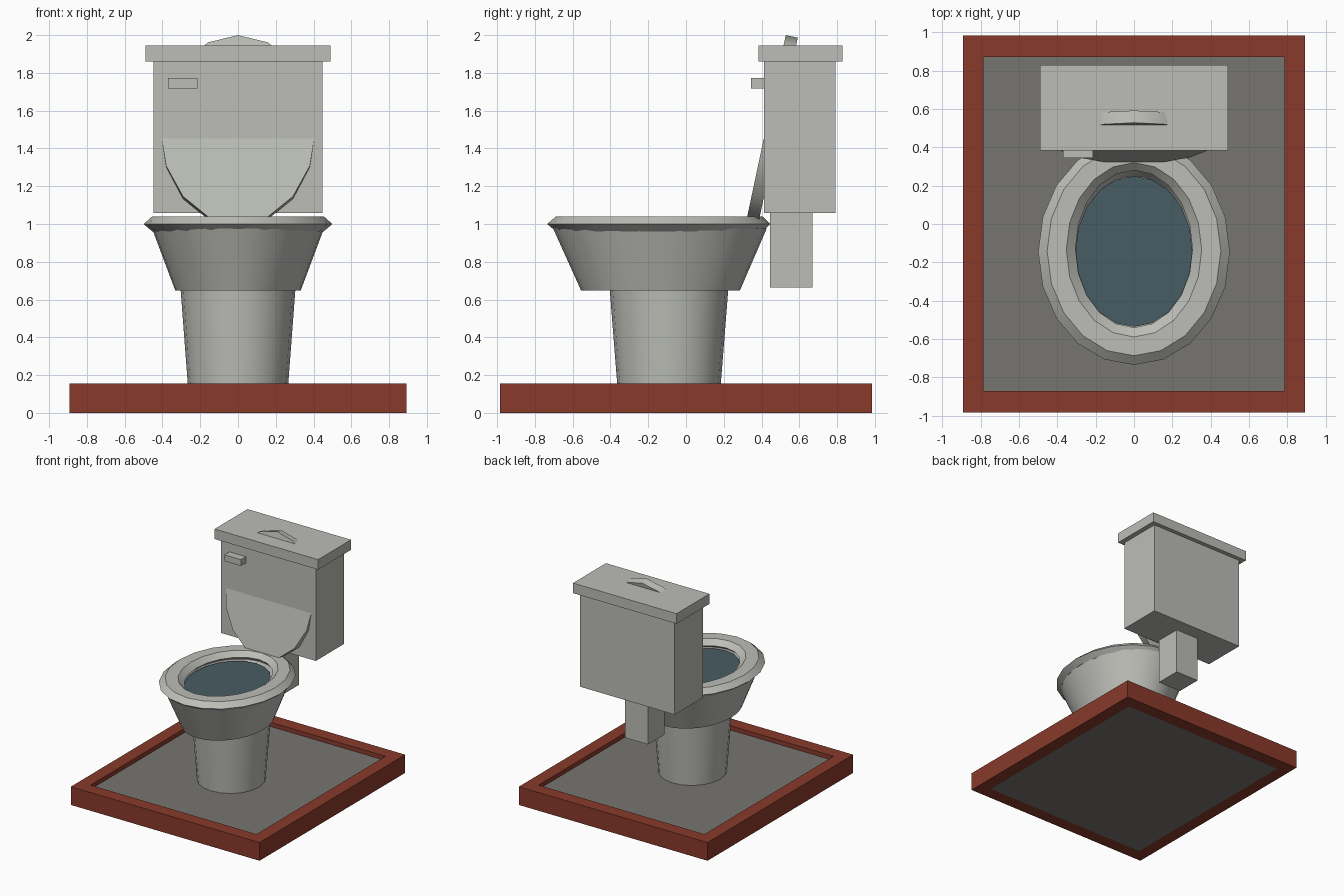
import bpy, bmesh, math
from mathutils import Matrix

default = bpy.data.objects.get("Cube")
if default:
    bpy.data.objects.remove(default)


def material(name, rgb):
    m = bpy.data.materials.new(name)
    m.use_nodes = True
    m.diffuse_color = (*rgb, 1)
    node = next(n for n in m.node_tree.nodes if n.type == 'BSDF_PRINCIPLED')
    node.inputs["Base Color"].default_value = (*rgb, 1)
    node.inputs["Roughness"].default_value = 0.7
    return m


porcelain = material("porcelain grey", (0.505, 0.515, 0.475))
brick = material("brick red", (0.25, 0.042, 0.024))
stone = material("floor grey", (0.185, 0.178, 0.16))
teal = material("water teal", (0.064, 0.107, 0.125))


def finish(name, bm, mat, smooth=False):
    bmesh.ops.recalc_face_normals(bm, faces=bm.faces)
    mesh = bpy.data.meshes.new(name)
    bm.to_mesh(mesh)
    bm.free()
    mesh.materials.append(mat)
    obj = bpy.data.objects.new(name, mesh)
    bpy.context.collection.objects.link(obj)
    if smooth:
        bpy.ops.object.select_all(action='DESELECT')
        obj.select_set(True)
        bpy.context.view_layer.objects.active = obj
        bpy.ops.object.shade_smooth_by_angle(angle=math.radians(30))
    return obj


def box(name, x, y, z, mat):
    """Box from (min, max) pairs along each axis."""
    bm = bmesh.new()
    bmesh.ops.create_cube(bm, size=1)
    for v in bm.verts:
        v.co = [lo + (c + 0.5) * (hi - lo) for c, (lo, hi) in zip(v.co, (x, y, z))]
    return finish(name, bm, mat)


def loft(name, rings, sides, mat, closed=False):
    """Skin oval rings given as (x radius, front y, back y, height)."""
    bm = bmesh.new()
    loops = []
    for rx, front, back, z in rings:
        cy, ry = (front + back) / 2, (back - front) / 2
        angles = [math.tau * i / sides for i in range(sides)]
        loops.append([bm.verts.new((rx * math.cos(a), cy + ry * math.sin(a), z))
                      for a in angles])
    pairs = list(zip(loops, loops[1:]))
    if closed:
        pairs.append((loops[-1], loops[0]))
    else:
        bm.faces.new(loops[0])
        bm.faces.new(loops[-1])
    for low, high in pairs:
        for i in range(sides):
            j = (i + 1) % sides
            bm.faces.new((low[i], low[j], high[j], high[i]))
    return finish(name, bm, mat, smooth=True)


# Framed floor: the border is a square ring around a sunken panel
def square_ring(bm, x, y, z):
    return [bm.verts.new((sx * x, sy * y, z))
            for sx, sy in ((-1, -1), (1, -1), (1, 1), (-1, 1))]


bm = bmesh.new()
outer, inner, top = (0.893, 0.984), (0.785, 0.872), 0.156
rings = [square_ring(bm, *size, z)
         for size, z in ((outer, 0), (outer, top), (inner, top), (inner, 0))]
for k in range(4):
    a, b = rings[k], rings[(k + 1) % 4]
    for i in range(4):
        j = (i + 1) % 4
        bm.faces.new((a[i], a[j], b[j], b[i]))
finish("floor_border", bm, brick)
box("floor_panel", (-0.785, 0.785), (-0.872, 0.872), (0.0, 0.12), stone)

# Pedestal, bowl, rim and water
loft("pedestal", [(0.262, -0.36, 0.18, 0.1), (0.304, -0.404, 0.224, 0.655)],
     20, porcelain)
loft("bowl", [(0.332, -0.555, 0.285, 0.647), (0.455, -0.703, 0.427, 0.975),
              (0.33, -0.565, 0.295, 0.975), (0.3, -0.53, 0.25, 0.9)],
     32, porcelain)
rim_low, rim_high = 0.96, 1.041
loft("seat_rim", [(0.5, -0.735, 0.445, 1.0), (0.453, -0.687, 0.405, rim_high),
                  (0.353, -0.589, 0.32, rim_high), (0.305, -0.54, 0.28, 1.0),
                  (0.353, -0.589, 0.32, rim_low), (0.453, -0.687, 0.405, rim_low)],
     20, porcelain, closed=True)
loft("water", [(0.305, -0.536, 0.25, 0.972), (0.305, -0.536, 0.25, 0.979)], 20, teal)

# Tank with its cover, flush lever and outlet pipe
box("tank", (-0.448, 0.448), (0.412, 0.792), (1.057, 1.86), porcelain)
box("tank_cover", (-0.49, 0.49), (0.383, 0.828), (1.86, 1.946), porcelain)
box("flush_lever", (-0.37, -0.215), (0.345, 0.42), (1.718, 1.772), porcelain)
box("outlet_pipe", (-0.11, 0.11), (0.445, 0.67), (0.665, 1.07), porcelain)

# Raised seat lid: an oval slab leaning back through the tank
tilt = math.radians(12)
thick = 0.065
bm = bmesh.new()
bmesh.ops.create_cone(bm, cap_ends=True, segments=16, radius1=1, radius2=1, depth=thick)
place = (Matrix.Translation((0, 0.422, 1.5))
         @ Matrix.Rotation(-tilt, 4, 'X')
         @ Matrix.Translation((0, thick / 2, 0))
         @ Matrix.Rotation(math.pi / 2, 4, 'X')
         @ Matrix.Diagonal((0.412, 0.511, 1, 1)))
bmesh.ops.transform(bm, matrix=place, verts=bm.verts)
finish("seat_lid", bm, porcelain, smooth=True)
